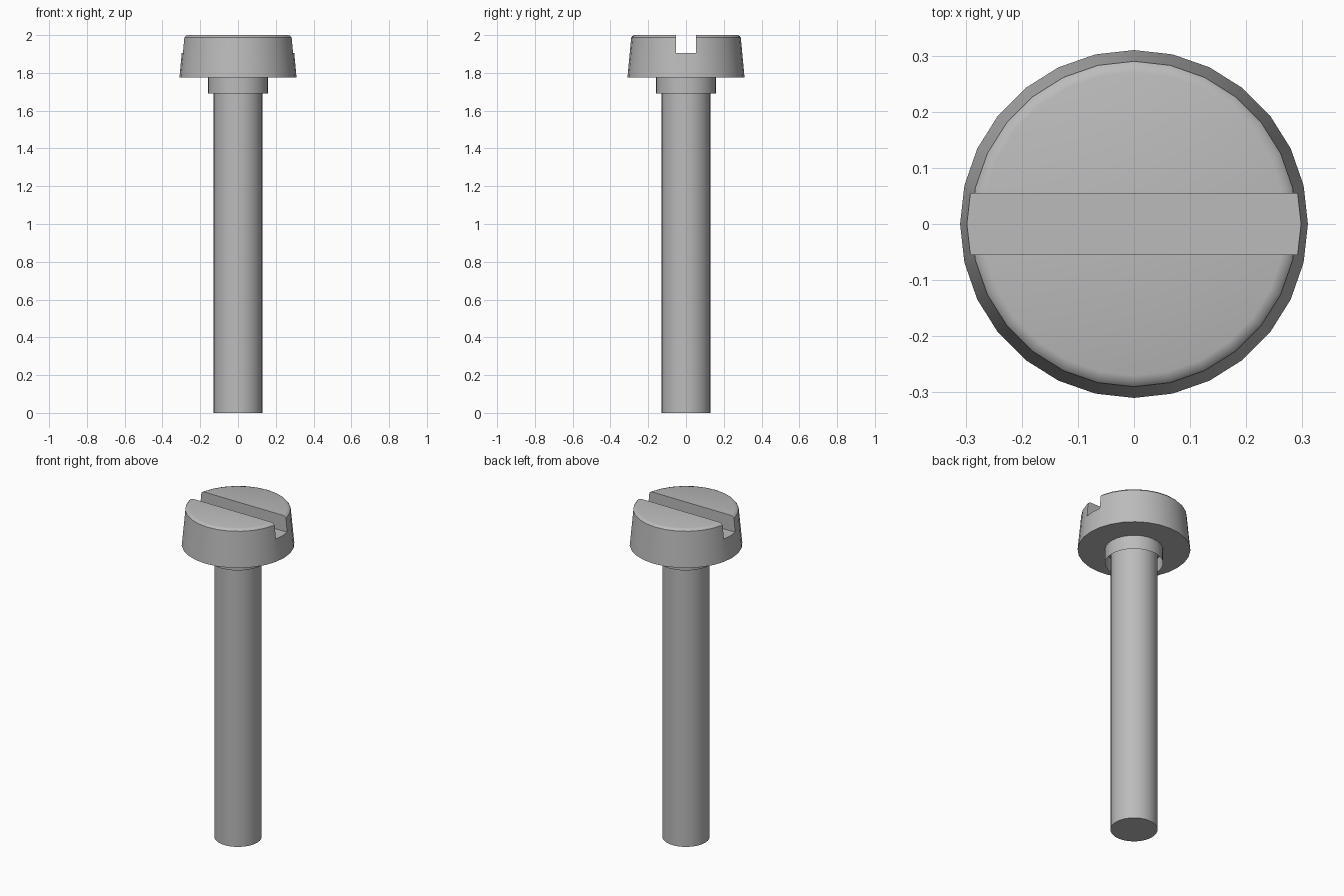
import bpy
import math

SIDES = 28

cube = bpy.data.objects.get("Cube")
if cube:
    bpy.data.objects.remove(cube, do_unlink=True)

steel = bpy.data.materials.new("grey steel")
steel.use_nodes = True
steel.diffuse_color = (0.5, 0.5, 0.5, 1)
steel.node_tree.nodes["Principled BSDF"].inputs["Base Color"].default_value = (0.5, 0.5, 0.5, 1)


def lathe(name, profile, cap_bottom=True, cap_top=True):
    """Turn a (radius, height) profile, listed bottom to top, around z."""
    verts = [(r * math.cos(a), r * math.sin(a), z)
             for r, z in profile
             for a in (2 * math.pi * i / SIDES for i in range(SIDES))]
    faces = []
    for ring in range(len(profile) - 1):
        low, high = ring * SIDES, (ring + 1) * SIDES
        for i in range(SIDES):
            j = (i + 1) % SIDES
            faces.append((low + i, low + j, high + j, high + i))
    if cap_bottom:
        faces.append(tuple(reversed(range(SIDES))))
    if cap_top:
        faces.append(tuple(range(len(verts) - SIDES, len(verts))))
    mesh = bpy.data.meshes.new(name)
    mesh.from_pydata(verts, [], faces)
    mesh.materials.append(steel)
    obj = bpy.data.objects.new(name, mesh)
    bpy.context.collection.objects.link(obj)
    return obj


def smooth(obj):
    bpy.ops.object.select_all(action="DESELECT")
    obj.select_set(True)
    bpy.context.view_layer.objects.active = obj
    bpy.ops.object.shade_smooth_by_angle(angle=math.radians(35))


# Plain shank, running up through the open collar to the head
shank = lathe("shank", [(0.13, 0), (0.13, 1.775)], cap_top=False)

# Thin collar under the head, open at the bottom
collar = lathe("collar", [(0.16, 1.69), (0.16, 1.775)], False, False)

# Tapered head with a softened top rim
head = lathe("head", [(0.31, 1.775), (0.29, 1.988), (0.283, 1.996), (0.27, 2.0)])

# Straight driver slot cut across the head
bpy.ops.mesh.primitive_cube_add(size=1, location=(0, 0, 2.005))
cutter = bpy.context.object
cutter.name = "slot_cutter"
cutter.scale = (1, 0.108, 0.2)
cutter.data.materials.append(steel)
cutter.hide_render = True
bpy.context.view_layer.update()

cut = head.modifiers.new("slot", "BOOLEAN")
cut.operation = "DIFFERENCE"
cut.solver = "EXACT"
cut.object = cutter
bpy.context.view_layer.objects.active = head
bpy.ops.object.modifier_apply(modifier=cut.name)
bpy.data.objects.remove(cutter, do_unlink=True)

for part in (shank, collar, head):
    smooth(part)
